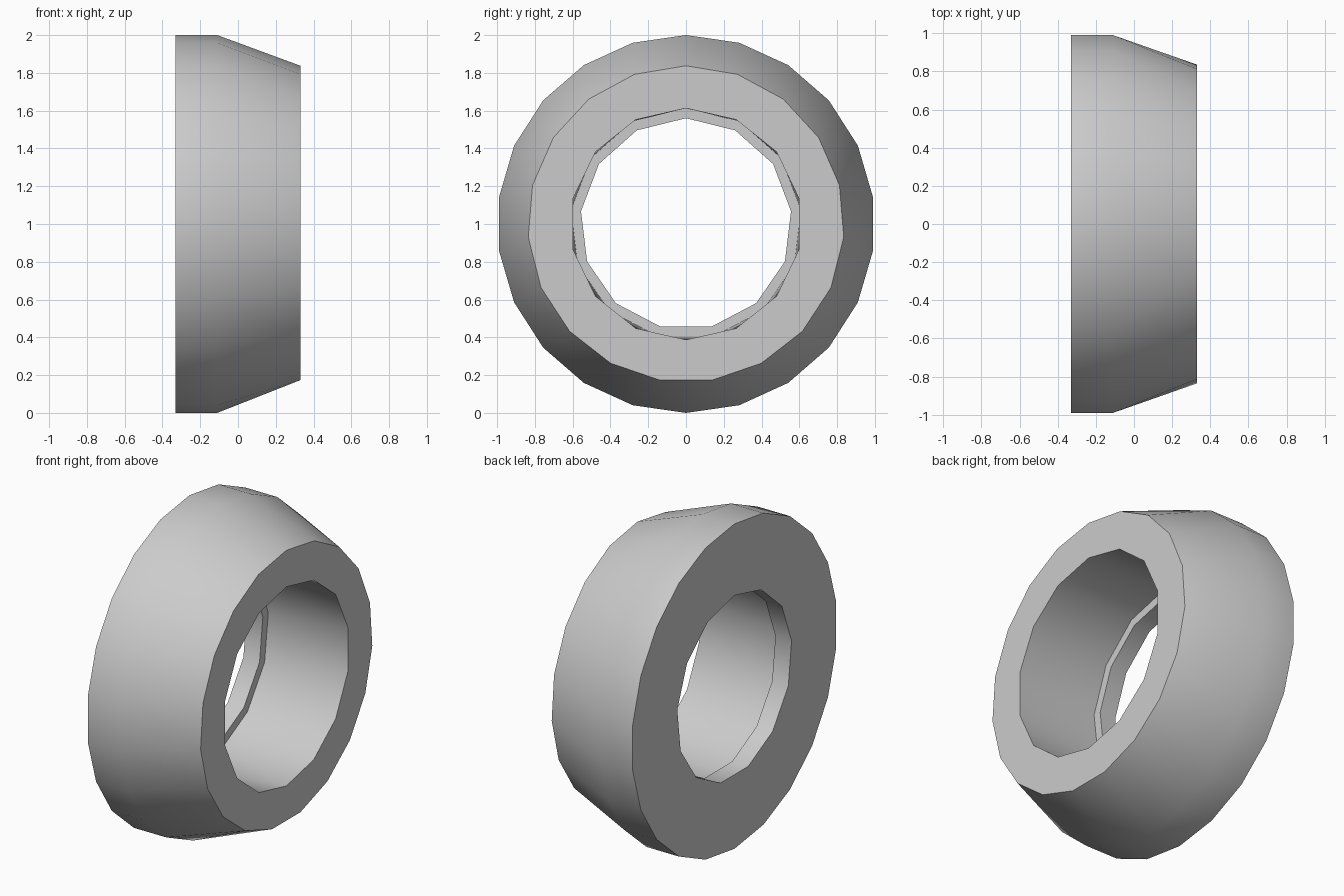
import bpy, bmesh, math

cube = bpy.data.objects.get("Cube")
if cube:
    bpy.data.objects.remove(cube, do_unlink=True)

CENTRE_Z = 1.0

# Closed profile of rings: position along x, radius, number of sides
RINGS = [
    (-0.33, 1.0, 22),    # wide face, outer rim
    (-0.11, 1.0, 22),    # shoulder
    (0.33, 0.838, 19),   # narrow face, outer rim
    (0.33, 0.613, 14),   # narrow face, bore mouth
    (-0.22, 0.613, 13),  # bottom of bore
    (-0.22, 0.56, 13),   # inner lip
    (-0.33, 0.56, 13),   # wide face, hole
]


def add_ring(bm, x, radius, sides):
    angles = [2 * math.pi * i / sides for i in range(sides)]
    return [bm.verts.new((x, radius * math.sin(a), CENTRE_Z + radius * math.cos(a)))
            for a in angles]


def bridge(bm, a, b):
    """Join two rings, which may have different side counts."""
    na, nb = len(a), len(b)
    if na == nb:
        for i in range(na):
            j = (i + 1) % na
            bm.faces.new((a[i], a[j], b[j], b[i]))
        return
    i = j = 0
    while i < na or j < nb:
        if j == nb or (i < na and (i + 1) / na <= (j + 1) / nb):
            bm.faces.new((a[i % na], a[(i + 1) % na], b[j % nb]))
            i += 1
        else:
            bm.faces.new((a[i % na], b[(j + 1) % nb], b[j % nb]))
            j += 1


# Stepped, tapered ring
bm = bmesh.new()
rings = [add_ring(bm, *r) for r in RINGS]
for k, ring in enumerate(rings):
    bridge(bm, ring, rings[(k + 1) % len(rings)])
bmesh.ops.recalc_face_normals(bm, faces=bm.faces)
mesh = bpy.data.meshes.new("tapered_ring")
bm.to_mesh(mesh)
bm.free()
tapered_ring = bpy.data.objects.new("tapered_ring", mesh)
bpy.context.collection.objects.link(tapered_ring)

# Plain grey
grey = bpy.data.materials.new("light_grey")
grey.use_nodes = True
colour = (0.6, 0.6, 0.6, 1.0)
grey.diffuse_color = colour
grey.node_tree.nodes["Principled BSDF"].inputs["Base Color"].default_value = colour
mesh.materials.append(grey)

# Smooth walls, sharp rims
bpy.ops.object.select_all(action="DESELECT")
tapered_ring.select_set(True)
bpy.context.view_layer.objects.active = tapered_ring
bpy.ops.object.shade_smooth_by_angle(angle=math.radians(35))
